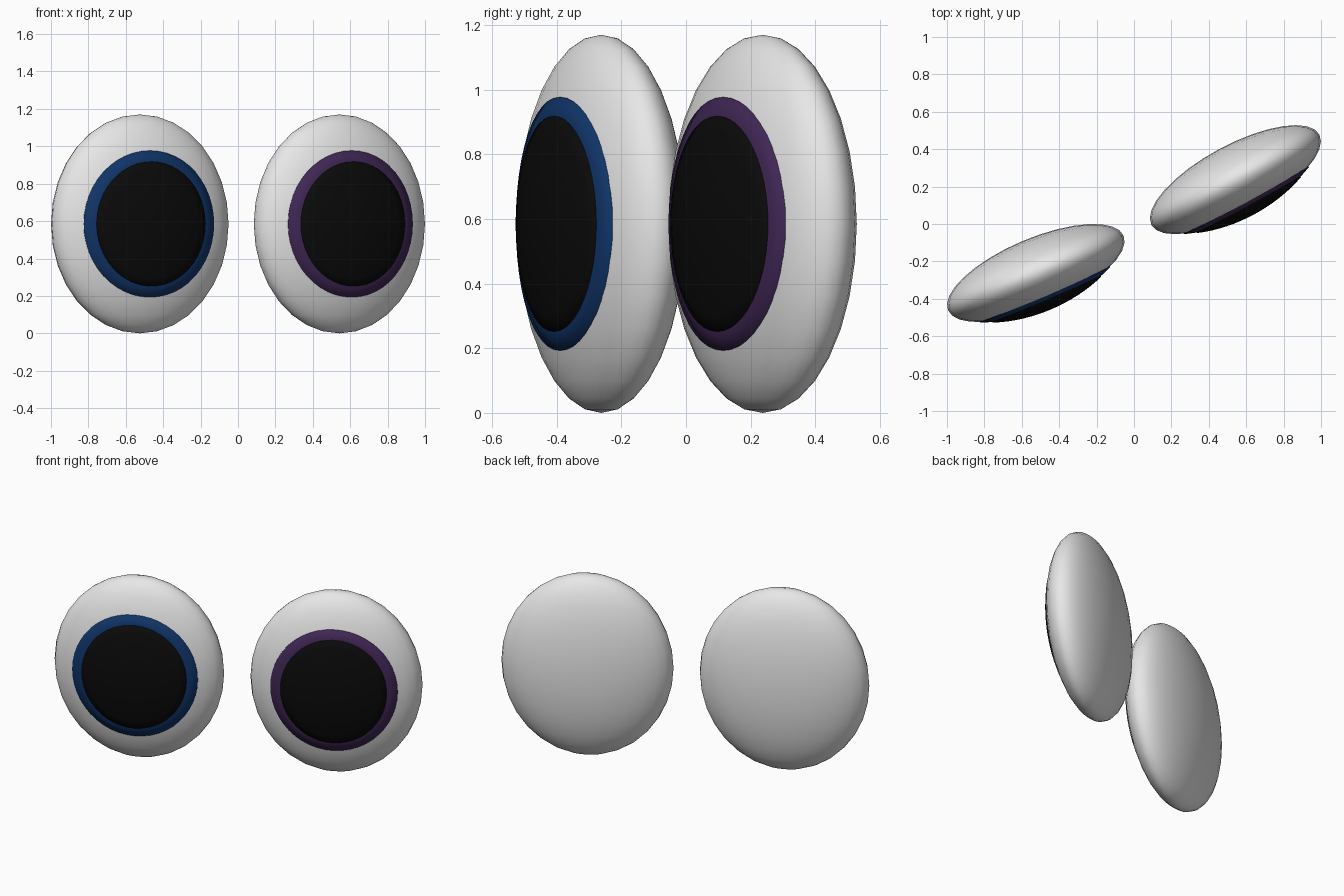
import bpy
import bmesh
from math import sin, cos, pi, sqrt, radians
from mathutils import Matrix, Vector

cube = bpy.data.objects.get("Cube")
if cube:
    bpy.data.objects.remove(cube)

# Half width, half depth and half height of an eyeball
RADII = Vector((0.51, 0.185, 0.585))


def material(name, colour):
    mat = bpy.data.materials.new(name)
    mat.use_nodes = True
    mat.diffuse_color = (*colour, 1)
    bsdf = next(n for n in mat.node_tree.nodes if n.type == 'BSDF_PRINCIPLED')
    bsdf.inputs["Base Color"].default_value = (*colour, 1)
    return mat


def finish(bm, name, mat, place):
    bmesh.ops.recalc_face_normals(bm, faces=bm.faces)
    mesh = bpy.data.meshes.new(name)
    for face in bm.faces:
        face.smooth = True
    bm.to_mesh(mesh)
    bm.free()
    mesh.materials.append(mat)
    obj = bpy.data.objects.new(name, mesh)
    obj.matrix_world = place
    bpy.context.collection.objects.link(obj)


def eyeball(name, mat, place):
    bm = bmesh.new()
    bmesh.ops.create_uvsphere(bm, u_segments=32, v_segments=16, radius=1)
    bmesh.ops.scale(bm, vec=RADII, verts=bm.verts)
    finish(bm, name, mat, place)


def dome(name, mat, place, half_w, half_h, lift_mid, lift_edge, sides=48, rings=8):
    """Shallow disc that follows the front of the eyeball, with a sunken rim."""
    bm = bmesh.new()

    def point(t, angle, lift):
        x, z = half_w * t * cos(angle), half_h * t * sin(angle)
        depth = RADII.y * sqrt(1 - (x / RADII.x) ** 2 - (z / RADII.z) ** 2)
        return bm.verts.new((x, -depth - lift, z))

    levels = [(i / rings, lift_mid + (lift_edge - lift_mid) * (i / rings) ** 2)
              for i in range(1, rings + 1)]
    levels.append((1, -0.015))
    loops = [[point(t, 2 * pi * k / sides, lift) for k in range(sides)]
             for t, lift in levels]
    centre = point(0, 0, lift_mid)
    for k in range(sides):
        n = (k + 1) % sides
        bm.faces.new((centre, loops[0][k], loops[0][n]))
        for a, b in zip(loops, loops[1:]):
            bm.faces.new((a[k], b[k], b[n], a[n]))
    finish(bm, name, mat, place)


white = material("eye white", (0.8, 0.8, 0.8))
black = material("pupil black", (0.003, 0.003, 0.003))
blue = material("iris blue", (0.005, 0.035, 0.14))
purple = material("iris purple", (0.05, 0.02, 0.09))

# Each eye is turned about the vertical by its own angle
for side, x, y, turn, iris in (("right", -0.525, -0.262, 23, blue),
                               ("left", 0.542, 0.237, 28.3, purple)):
    place = Matrix.Translation((x, y, RADII.z)) @ Matrix.Rotation(radians(turn), 4, 'Z')
    eyeball(side + "_eyeball", white, place)
    dome(side + "_iris", iris, place, 0.378, 0.392, 0.01, 0.003)
    dome(side + "_pupil", black, place, 0.315, 0.333, 0.026, 0.009)
